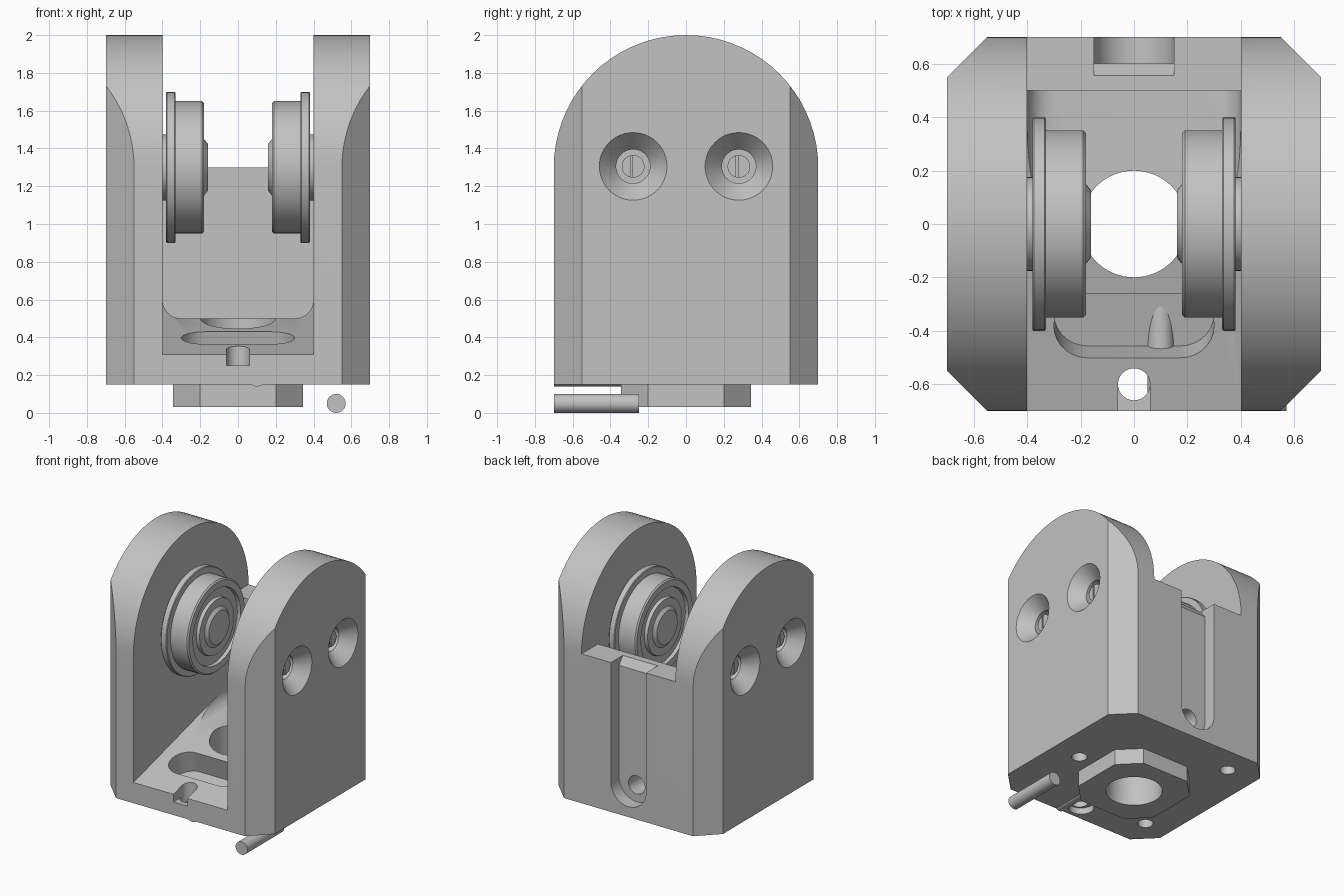
import bpy, bmesh
from math import pi, sin, cos, atan, radians
from mathutils import Matrix

cube = bpy.data.objects.get("Cube")
if cube:
    bpy.data.objects.remove(cube)

grey = bpy.data.materials.new("plain grey")
grey.use_nodes = True
GREY = (0.54, 0.54, 0.54, 1)
grey.diffuse_color = GREY
grey.node_tree.nodes["Principled BSDF"].inputs["Base Color"].default_value = GREY


def finish(name, bm):
    bmesh.ops.recalc_face_normals(bm, faces=bm.faces)
    mesh = bpy.data.meshes.new(name)
    bm.to_mesh(mesh)
    bm.free()
    mesh.materials.append(grey)
    obj = bpy.data.objects.new(name, mesh)
    bpy.context.collection.objects.link(obj)
    return obj


def prism(name, pts, axis, a, b):
    """Extrude a 2D outline along x, y or z from a to b."""
    bm = bmesh.new()
    put = {"x": lambda u, v, t: (t, u, v),
           "y": lambda u, v, t: (u, t, v),
           "z": lambda u, v, t: (u, v, t)}[axis]
    ends = [[bm.verts.new(put(u, v, t)) for u, v in pts] for t in (a, b)]
    for ring in ends:
        bm.faces.new(ring)
    n = len(pts)
    for i in range(n):
        j = (i + 1) % n
        bm.faces.new((ends[0][i], ends[0][j], ends[1][j], ends[1][i]))
    return finish(name, bm)


def lathe(name, profile, y, z, side=1, steps=48):
    """Turn an (x, radius) profile about an axis parallel to x."""
    bm = bmesh.new()
    verts = [bm.verts.new((side * x, 0, r)) for x, r in profile]
    edges = [bm.edges.new(p) for p in zip(verts, verts[1:])]
    bmesh.ops.spin(bm, geom=verts + edges, cent=(0, 0, 0), axis=(1, 0, 0),
                   angle=2 * pi, steps=steps)
    bmesh.ops.remove_doubles(bm, verts=bm.verts, dist=1e-4)
    bmesh.ops.translate(bm, verts=bm.verts, vec=(0, y, z))
    return finish(name, bm)


def arc(cx, cy, r, start, end, n=24):
    angles = [radians(start + (end - start) * i / n) for i in range(n + 1)]
    return [(cx + r * cos(t), cy + r * sin(t)) for t in angles]


def circle(cx, cy, r, n=32):
    return arc(cx, cy, r, 0, 360, n)[:-1]


def rect(x0, x1, y0, y1):
    return [(x0, y0), (x1, y0), (x1, y1), (x0, y1)]


def clipped_square(half, flat):
    return [(half, -flat), (half, flat), (flat, half), (-flat, half),
            (-half, flat), (-half, -flat), (-flat, -half), (flat, -half)]


def combine(obj, tool, operation="DIFFERENCE"):
    mod = obj.modifiers.new("combine", "BOOLEAN")
    mod.operation = operation
    mod.solver = "EXACT"
    mod.object = tool
    bpy.context.view_layer.objects.active = obj
    bpy.ops.object.modifier_apply(modifier=mod.name)
    bpy.data.objects.remove(tool)


# Arched block with clipped corners
AXLE = 1.3
body = prism("fork_body", [(-0.7, 0.15), (0.7, 0.15)] + arc(0, AXLE, 0.7, 0, 180, 36),
             "x", -0.7, 0.7)
combine(body, prism("cutter", clipped_square(0.7, 0.55), "z", 0, 2.2), "INTERSECT")

# Octagonal locating boss underneath
combine(body, prism("boss", clipped_square(0.345, 0.2), "z", 0.03, 0.25), "UNION")

# Round-cornered wheel bay, sloping floor and low back wall
bay = [(0.4, 2.2), (-0.4, 2.2)] + arc(-0.3, 0.6, 0.1, 180, 270, 10) + arc(0.3, 0.6, 0.1, 270, 360, 10)
combine(body, prism("cutter", bay, "y", -1, 0.5))
slope = 0.19 / 0.7
ramp = [(-1, 0.5 - slope), (0.5, 0.5 + 0.5 * slope), (0.5, 1.5), (-1, 1.5)]
combine(body, prism("cutter", ramp, "x", -0.4, 0.4))
combine(body, prism("cutter", rect(-0.4, 0.4, 0.3, 1), "z", AXLE, 2.2))

# Central bore
combine(body, prism("cutter", circle(0, 0, 0.2), "z", -0.1, 1))

# Rounded slot sunk square to the sloping floor
stadium = arc(0.175, 0, 0.125, -90, 90, 14) + arc(-0.175, 0, 0.125, 90, 270, 14)
slot = prism("cutter", stadium, "z", -0.17, 0.3)
slot.data.transform(Matrix.Translation((0, -0.38, 0.5 - 0.38 * slope))
                    @ Matrix.Rotation(atan(slope), 4, "X"))
combine(body, slot)

# Front notch with through hole and counterbore
combine(body, prism("cutter", rect(-0.06, 0.06, -1, -0.6), "z", 0.25, 0.8))
combine(body, prism("cutter", circle(0, -0.6, 0.06), "z", 0, 0.8))
combine(body, prism("cutter", circle(0, -0.58, 0.09), "z", 0, 0.2))

# Back channel with rounded foot, chamfered mouth and cross hole
channel = [(0.15, 1.5), (-0.15, 1.5)] + arc(0, 0.38, 0.15, 180, 360)
combine(body, prism("cutter", channel, "y", 0.6, 1))
mouth = [(0.61, 1.2), (0.6, 1.24), (0.555, 1.3), (0.555, 1.4), (0.61, 1.4)]
combine(body, prism("cutter", mouth, "x", -0.15, 0.15))
combine(body, prism("cutter", circle(0, 0.36, 0.07), "y", 0.1, 1))

# Blind fixing holes in the underside
for x, y in ((-0.45, 0.49), (-0.49, -0.46), (0.47, -0.04)):
    combine(body, prism("cutter", circle(x, y, 0.055, 24), "z", 0, 0.4))

# Wheels, countersinks and slotted pins on both sides
wheel = [(0.41, 0), (0.41, 0.175), (0.38, 0.175), (0.38, 0.395), (0.375, 0.4),
         (0.335, 0.4), (0.33, 0.395), (0.33, 0.35), (0.19, 0.35), (0.18, 0.34),
         (0.18, 0.29), (0.205, 0.285), (0.205, 0.215), (0.18, 0.21), (0.18, 0.15),
         (0.16, 0.125), (0.16, 0)]
countersink = [(0.71, 0), (0.71, 0.188), (0.6, 0.09), (0.5, 0.09), (0.5, 0)]
pin = [(0.49, 0), (0.49, 0.06), (0.6, 0.06), (0.6, 0)]
parts = [body]
for side, label in ((1, "left"), (-1, "right")):
    parts.append(lathe(label + "_wheel", wheel, 0, AXLE, side))
    for y, end in ((-0.28, "front"), (0.28, "back")):
        combine(body, lathe("cutter", countersink, y, AXLE + 0.005, side))
        screw = lathe(f"{label}_{end}_screw", pin, y, AXLE + 0.005, side, 32)
        a, b = sorted((side * 0.58, side * 0.7))
        combine(screw, prism("cutter", rect(y - 0.015, y - 0.005, 1.2, 1.4), "x", a, b))
        parts.append(screw)

# Loose pin below and embedded pin in the floor
parts.append(prism("lower_pin", circle(0.52, 0.05, 0.05), "y", -0.7, -0.25))
parts.append(prism("floor_pin", circle(0.1, 0.19, 0.05), "y", -0.7, -0.25))

# Smooth round surfaces and keep edges crisp
bpy.ops.object.select_all(action="DESELECT")
for obj in parts:
    obj.select_set(True)
bpy.context.view_layer.objects.active = body
bpy.ops.object.shade_smooth_by_angle(angle=radians(25))
